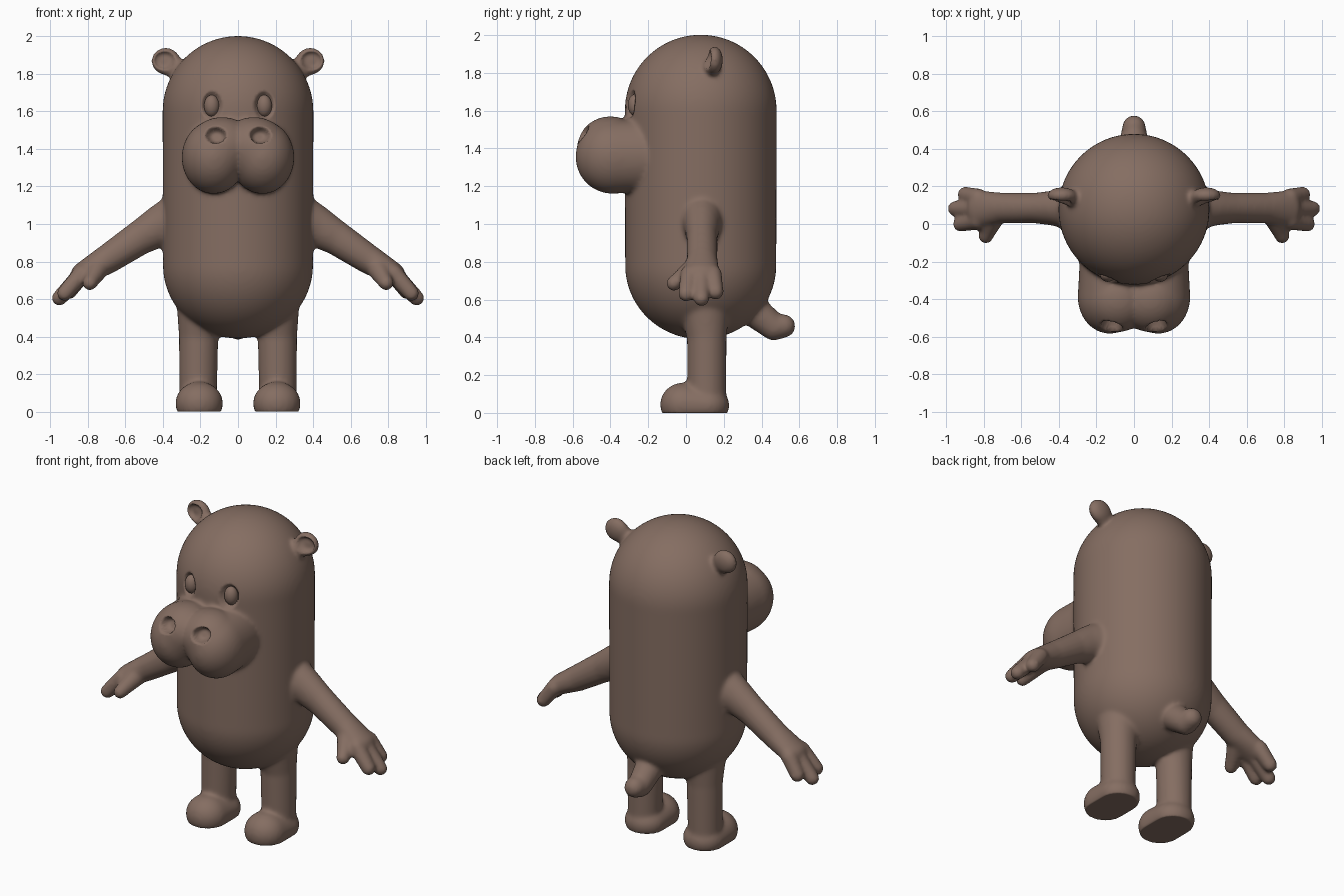
import bpy, bmesh, math
from mathutils import Vector

if "Cube" in bpy.data.objects:
    bpy.data.objects.remove(bpy.data.objects["Cube"])


def material(name, rgb):
    m = bpy.data.materials.new(name)
    m.diffuse_color = (*rgb, 1)
    m.use_nodes = True
    m.node_tree.nodes["Principled BSDF"].inputs["Base Color"].default_value = m.diffuse_color
    return m


brown = material("warm_brown", (0.235, 0.155, 0.122))
bm = bmesh.new()


def ball_points(c, r, n):
    """Points on an ellipsoid with centre c and radii r."""
    pts = []
    for i in range(n // 2 + 1):
        a = math.pi * i / (n // 2)
        for j in range(n if 0 < i < n // 2 else 1):
            b = 2 * math.pi * j / n
            pts.append((c[0] + r[0] * math.sin(a) * math.cos(b),
                        c[1] + r[1] * math.sin(a) * math.sin(b),
                        c[2] + r[2] * math.cos(a)))
    return pts


def chain(balls, side=1, n=24):
    """Solid limb: hull of every neighbouring pair of balls (centre, radius)."""
    for (c1, r1), (c2, r2) in zip(balls, balls[1:]):
        verts = []
        for c, r in ((c1, r1), (c2, r2)):
            r = (r, r, r) if isinstance(r, float) else r
            verts += [bm.verts.new((side * p[0], p[1], p[2])) for p in ball_points(c, r, n)]
        out = bmesh.ops.convex_hull(bm, input=verts)
        inner = [g for g in out["geom_interior"] if isinstance(g, bmesh.types.BMVert)]
        bmesh.ops.delete(bm, geom=inner, context='VERTS')


# Torso and head capsule
chain([((0, 0.078, 0.78), (0.4, 0.4, 0.39)), ((0, 0.078, 1.6), 0.402)], n=80)

# Tail
chain([((0, 0.36, 0.54), 0.085), ((0, 0.465, 0.455), 0.072), ((0, 0.518, 0.46), 0.062)])

for s in (-1, 1):
    # Muzzle lobe
    chain([((0.13, -0.2, 1.36), (0.16, 0.19, 0.19)),
           ((0.13, -0.39, 1.355), (0.17, 0.195, 0.195)),
           ((0.085, -0.4, 1.41), (0.18, 0.175, 0.16))], s, 40)
    # Ear
    chain([((0.32, 0.13, 1.82), (0.05, 0.038, 0.05)),
           ((0.385, 0.152, 1.868), (0.078, 0.044, 0.073))], s, 32)
    # Arm and palm
    chain([((0.29, 0.085, 1.04), (0.12, 0.13, 0.15)),
           ((0.42, 0.085, 0.99), (0.09, 0.095, 0.115)),
           ((0.52, 0.085, 0.93), (0.085, 0.082, 0.095)),
           ((0.7, 0.085, 0.81), (0.075, 0.082, 0.08)),
           ((0.83, 0.08, 0.735), (0.06, 0.1, 0.06))], s)
    # Thumb and fingers
    chain([((0.74, 0.05, 0.77), 0.06), ((0.775, -0.03, 0.71), 0.045), ((0.79, -0.065, 0.685), 0.04)], s)
    for y0, tip in ((0.02, (0.925, 0.0, 0.63)), (0.08, (0.952, 0.082, 0.605)), (0.14, (0.9, 0.158, 0.64))):
        chain([((0.83, y0, 0.735), 0.05), (tip, 0.042)], s)
    # Leg
    chain([((0.2, 0.1, 0.55), (0.125, 0.13, 0.1)), ((0.21, 0.11, 0.4), (0.105, 0.105, 0.08)),
           ((0.213, 0.11, 0.1), (0.1, 0.103, 0.1))], s, 40)
    # Foot
    chain([((0.207, -0.015, 0.045), (0.126, 0.122, 0.115)),
           ((0.207, 0.11, 0.04), (0.126, 0.12, 0.1))], s, 40)

bmesh.ops.recalc_face_normals(bm, faces=bm.faces)
mesh = bpy.data.meshes.new("body")
bm.to_mesh(mesh)
bm.free()
body = bpy.data.objects.new("body", mesh)
bpy.context.collection.objects.link(body)

# Fuse all the parts into one soft skin
remesh = body.modifiers.new("fuse", 'REMESH')
remesh.mode = 'VOXEL'
remesh.voxel_size = 0.011
smooth = body.modifiers.new("soften", 'SMOOTH')
smooth.factor = 0.5
smooth.iterations = 12
fused = bpy.data.meshes.new_from_object(body.evaluated_get(bpy.context.evaluated_depsgraph_get()))
body.modifiers.clear()
body.data = fused


def dent(centre, radii, push):
    """Push the skin in inside an ellipsoid, only where it faces the push."""
    push = Vector(push)
    for v, n in [(v, v.normal.copy()) for v in fused.vertices]:
        d = sum(((v.co[k] - centre[k]) / radii[k]) ** 2 for k in range(3))
        if d < 1 and n.dot(push) < 0:
            v.co += push * (1 - d * d)


for s in (-1, 1):
    # Nostrils, eye sockets and ear hollows
    dent((s * 0.12, -0.545, 1.475), (0.055, 0.12, 0.045), (-s * 0.01, 0.06, -0.015))
    dent((s * 0.14, -0.29, 1.632), (0.054, 0.15, 0.074), (0, 0.035, 0))
    dent((s * 0.392, 0.11, 1.872), (0.058, 0.1, 0.05), (0, 0.035, 0))

# Flat soles
for v in fused.vertices:
    v.co.z = max(v.co.z, 0)

fused.materials.clear()
fused.materials.append(brown)
fused.shade_smooth()

# Eyes
for s, name in ((-1, "right_eye"), (1, "left_eye")):
    bpy.ops.mesh.primitive_uv_sphere_add(segments=32, ring_count=20, radius=1, location=(s * 0.14, -0.268, 1.63))
    eye = bpy.context.object
    eye.name = name
    eye.scale = (0.041, 0.04, 0.058)
    eye.data.materials.append(brown)
    eye.data.shade_smooth()
